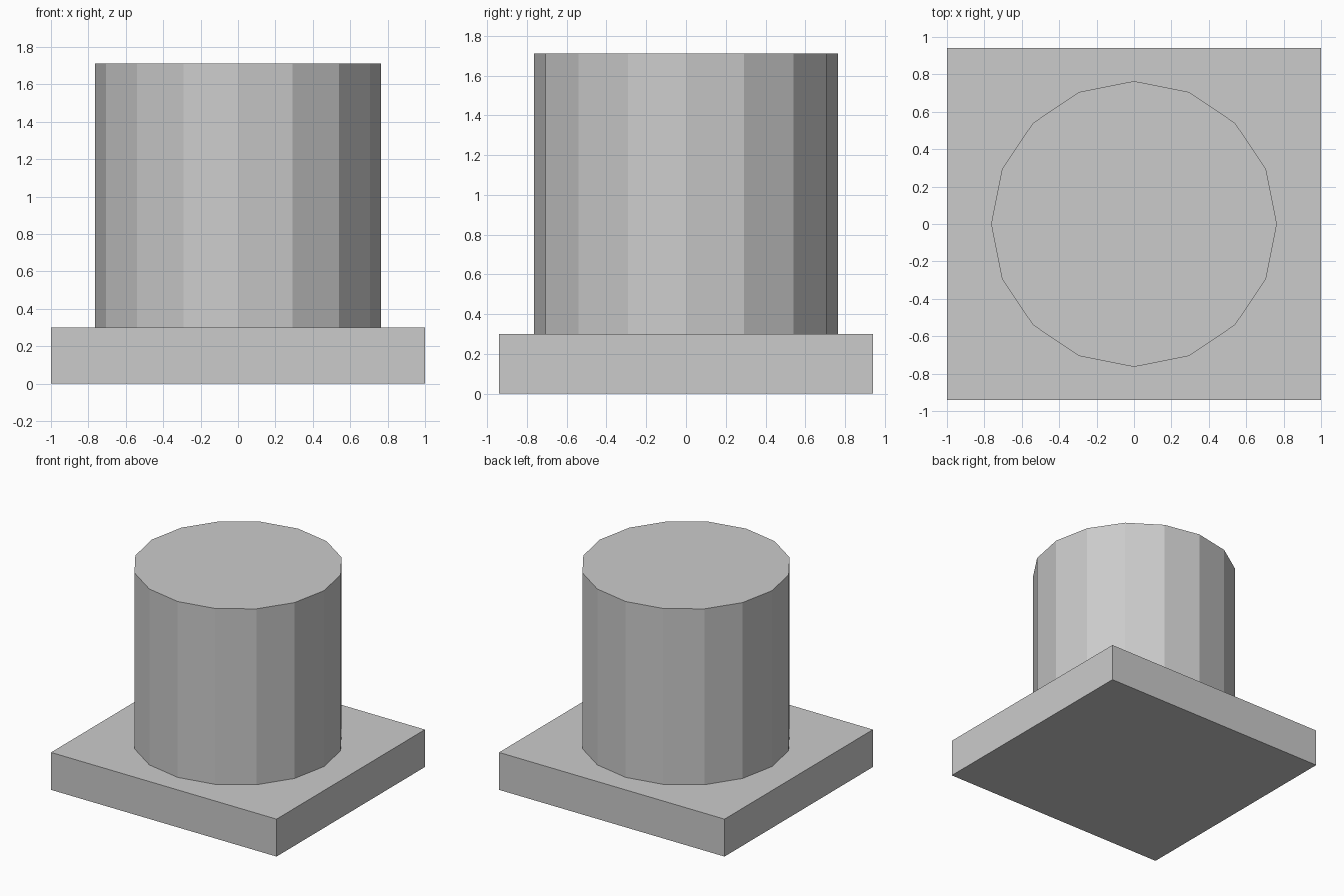
import bpy

cube = bpy.data.objects.get("Cube")
if cube:
    bpy.data.objects.remove(cube, do_unlink=True)

# Single light grey material
grey = bpy.data.materials.new("light_grey")
grey.use_nodes = True
colour = (0.6, 0.6, 0.6, 1)
grey.diffuse_color = colour
grey.node_tree.nodes["Principled BSDF"].inputs["Base Color"].default_value = colour

BASE_TOP = 0.3
COLUMN_TOP = 1.71


def finish(name):
    obj = bpy.context.object
    obj.name = name
    obj.data.materials.append(grey)
    return obj


# Rectangular base slab
bpy.ops.mesh.primitive_cube_add(size=1, location=(0, 0, BASE_TOP / 2))
base = finish("base_plate")
base.scale = (2, 1.88, BASE_TOP)
bpy.ops.object.transform_apply(location=False, rotation=False, scale=True)

# Sixteen-sided flat-shaded column with corners on the axes
bpy.ops.mesh.primitive_cylinder_add(
    vertices=16, radius=0.764, depth=COLUMN_TOP - BASE_TOP,
    location=(0, 0, (COLUMN_TOP + BASE_TOP) / 2))
finish("column")
